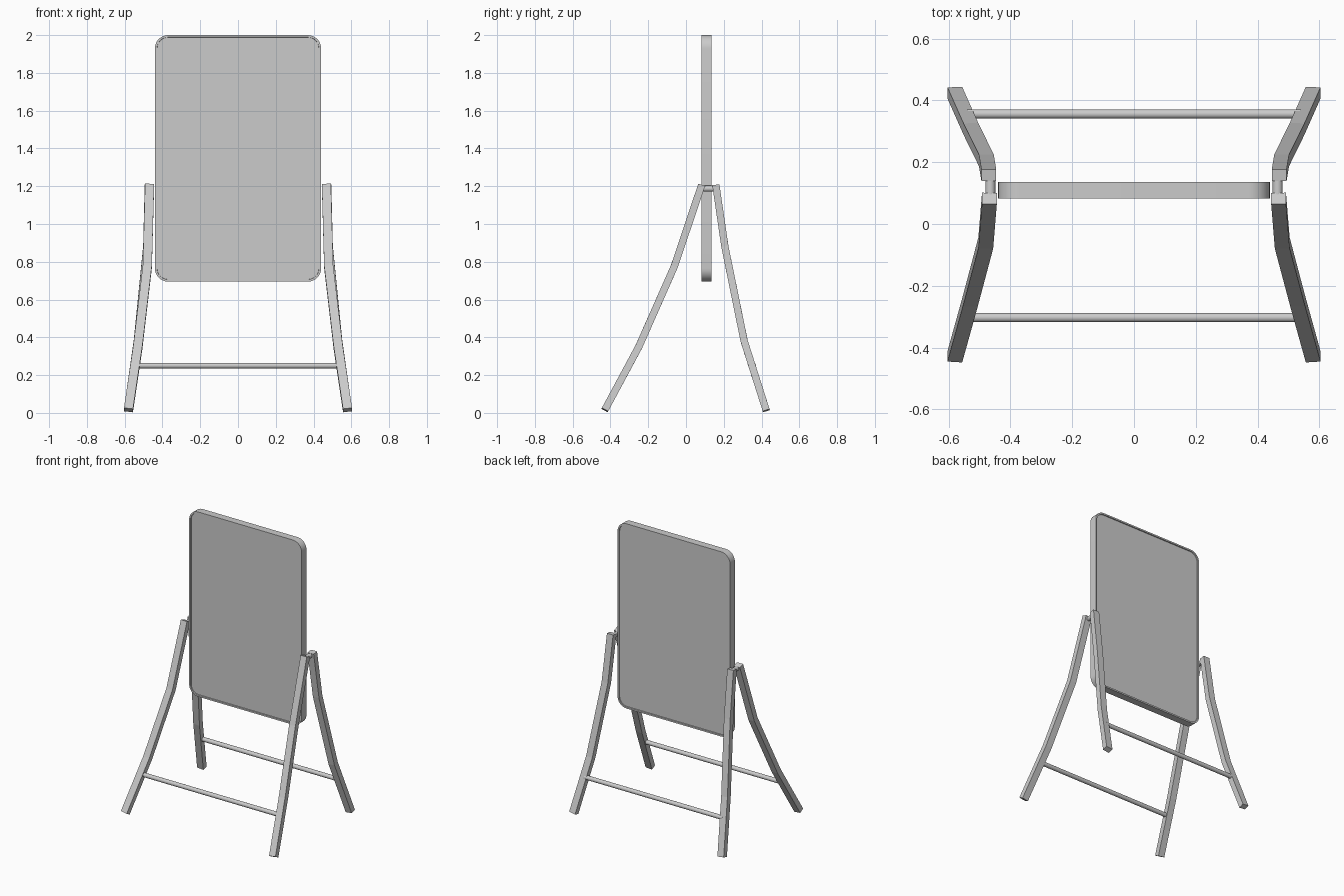
import bpy, bmesh, math
from mathutils import Vector

if "Cube" in bpy.data.objects:
    bpy.data.objects.remove(bpy.data.objects["Cube"])

GREY = (0.6, 0.6, 0.6, 1)
grey = bpy.data.materials.new("light_grey")
grey.use_nodes = True
grey.diffuse_color = GREY
grey.node_tree.nodes["Principled BSDF"].inputs["Base Color"].default_value = GREY


def finish(bm, name, smooth=False):
    bmesh.ops.recalc_face_normals(bm, faces=bm.faces)
    mesh = bpy.data.meshes.new(name)
    bm.to_mesh(mesh)
    bm.free()
    obj = bpy.data.objects.new(name, mesh)
    bpy.context.collection.objects.link(obj)
    mesh.materials.append(grey)
    if smooth:
        bpy.ops.object.select_all(action='DESELECT')
        obj.select_set(True)
        bpy.context.view_layer.objects.active = obj
        bpy.ops.object.shade_smooth_by_angle(angle=math.radians(35))
    return obj


def rod(name, start, end, radius):
    start, end = Vector(start), Vector(end)
    axis = end - start
    bm = bmesh.new()
    bmesh.ops.create_cone(bm, cap_ends=True, segments=24, radius1=radius,
                          radius2=radius, depth=axis.length)
    turn = axis.to_track_quat('Z', 'Y').to_matrix().to_4x4()
    turn.translation = (start + end) / 2
    bm.transform(turn)
    return finish(bm, name, True)


def leg(name, path, side, width=0.048, depth=0.038):
    """Rectangular bar swept along a bent path with mitred joints."""
    pts = [Vector((side * x, y, z)) for x, y, z in path]
    dirs = [(b - a).normalized() for a, b in zip(pts, pts[1:])]
    bm = bmesh.new()
    rings = []
    for i, p in enumerate(pts):
        before, after = dirs[max(i - 1, 0)], dirs[min(i, len(dirs) - 1)]
        t = (before + after).normalized()
        across = Vector((1, 0, 0))
        across = (across - t * across.dot(t)).normalized()
        normal = t.cross(across) / t.dot(after)
        rings.append([bm.verts.new(p + across * u * width / 2 + normal * v * depth / 2)
                      for u, v in ((-1, -1), (1, -1), (1, 1), (-1, 1))])
    for a, b in zip(rings, rings[1:]):
        for k in range(4):
            n = (k + 1) % 4
            bm.faces.new((a[k], a[n], b[n], b[k]))
    bm.faces.new(rings[0])
    bm.faces.new(rings[-1])
    return finish(bm, name)


# Rounded board with a thin raised rim on both faces
def board(name, half_w, z0, z1, y0, y1, radius, steps=8):
    bm = bmesh.new()
    corners = [(half_w - radius, z1 - radius), (radius - half_w, z1 - radius),
               (radius - half_w, z0 + radius), (half_w - radius, z0 + radius)]
    outline = []
    for q, (cx, cz) in enumerate(corners):
        for s in range(steps + 1):
            a = math.pi / 2 * (q + s / steps)
            outline.append(bm.verts.new((cx + radius * math.cos(a), y0,
                                         cz + radius * math.sin(a))))
    front = bm.faces.new(outline)
    geo = bmesh.ops.extrude_face_region(bm, geom=[front], use_keep_orig=True)["geom"]
    bmesh.ops.translate(bm, vec=(0, y1 - y0, 0),
                        verts=[g for g in geo if isinstance(g, bmesh.types.BMVert)])
    bmesh.ops.recalc_face_normals(bm, faces=bm.faces)
    for face in [f for f in bm.faces if len(f.verts) > 4]:
        bmesh.ops.inset_region(bm, faces=[face], thickness=0.011)
        bmesh.ops.inset_region(bm, faces=[face], thickness=0.001, depth=-0.007)
    return finish(bm, name, True)


board("board", 0.44, 0.695, 2.0, 0.083, 0.136, 0.07)

# Legs, mirrored left and right
front_path = [(0.468, 0.083, 1.207), (0.48, -0.062, 0.775),
              (0.53, -0.25, 0.35), (0.58, -0.43, 0.015)]
back_path = [(0.47, 0.158, 1.207), (0.478, 0.206, 0.88),
             (0.528, 0.308, 0.38), (0.58, 0.425, 0.012)]
for label, side in (("left", 1), ("right", -1)):
    leg("front_leg_" + label, front_path, side)
    leg("back_leg_" + label, back_path, side)
    # Hinge pin joining the two leg tops
    rod("hinge_pin_" + label, (side * 0.465, 0.08, 1.187),
        (side * 0.465, 0.165, 1.187), 0.016)

# Cross bars between the legs
rod("front_crossbar", (-0.54, -0.303, 0.25), (0.54, -0.303, 0.25), 0.015)
rod("back_crossbar", (-0.54, 0.356, 0.25), (0.54, 0.356, 0.25), 0.015)
